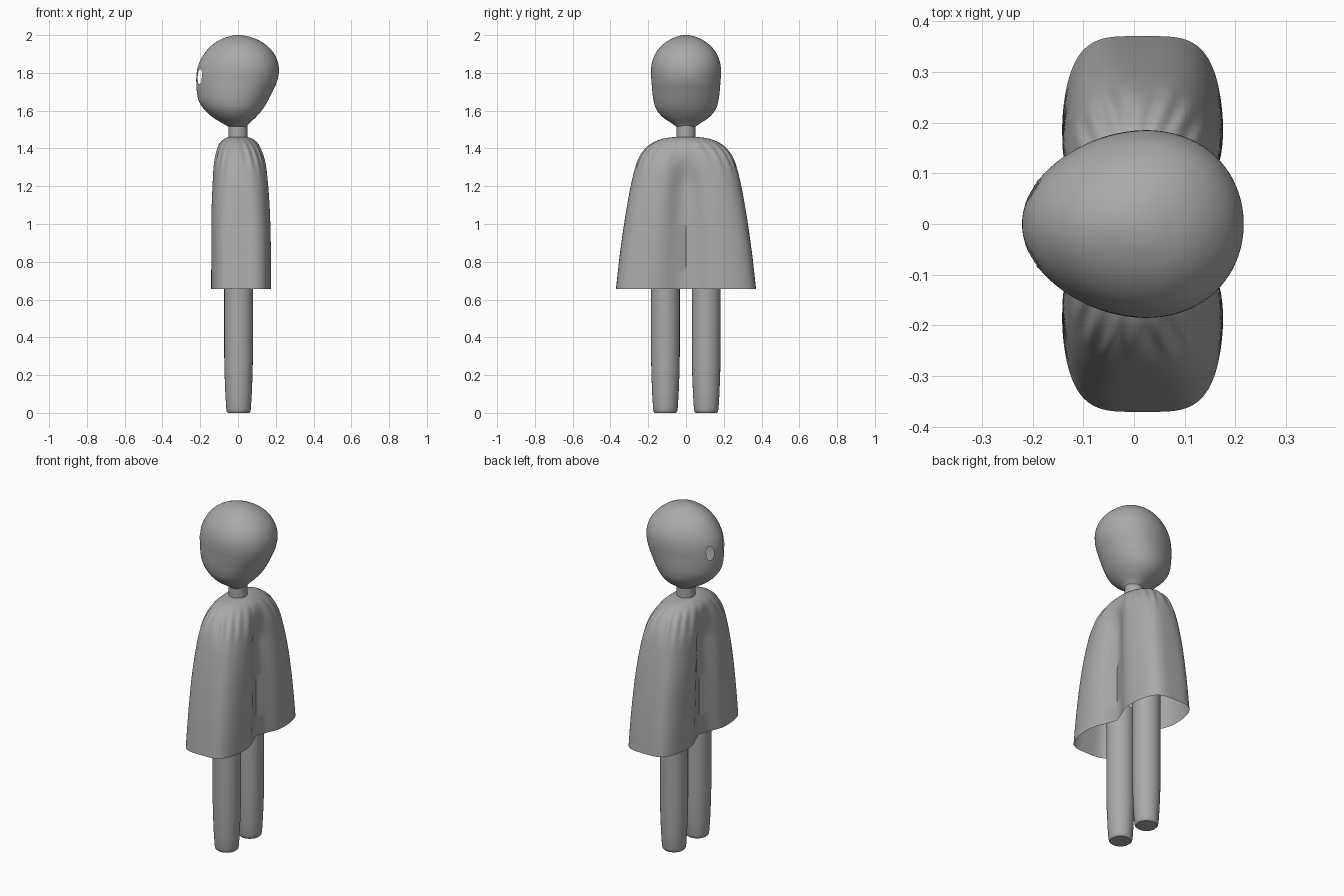
import bpy, bmesh, math

cube = bpy.data.objects.get("Cube")
if cube:
    bpy.data.objects.remove(cube)

grey = bpy.data.materials.new("plain grey")
grey.use_nodes = True
COLOUR = (0.4, 0.4, 0.4, 1)
grey.diffuse_color = COLOUR
grey.node_tree.nodes["Principled BSDF"].inputs["Base Color"].default_value = COLOUR


def smooth_profile(rows, steps):
    """Resample rows of numbers with a Catmull-Rom spline."""
    out = []
    for i in range(len(rows) - 1):
        a, b = rows[max(i - 1, 0)], rows[i]
        c, d = rows[i + 1], rows[min(i + 2, len(rows) - 1)]
        for s in range(steps):
            t = s / steps
            out.append([q + t / 2 * (r - p + t * (2 * p - 5 * q + 4 * r - w
                        + t * (3 * (q - r) + w - p)))
                        for p, q, r, w in zip(a, b, c, d)])
    return out + [list(rows[-1])]


def loft(name, rows, section, sides, cap_start=False, cap_end=False):
    """Skin rings together, each made by section(row, angle)."""
    bm = bmesh.new()
    rings = [[bm.verts.new(section(row, math.tau * k / sides)) for k in range(sides)]
             for row in rows]
    for low, high in zip(rings, rings[1:]):
        for k in range(sides):
            n = (k + 1) % sides
            bm.faces.new((low[k], low[n], high[n], high[k]))
    if cap_start:
        bm.faces.new(rings[0][::-1])
    if cap_end:
        bm.faces.new(rings[-1])
    return finish(name, bm)


def finish(name, bm):
    mesh = bpy.data.meshes.new(name)
    bm.to_mesh(mesh)
    bm.free()
    mesh.materials.append(grey)
    obj = bpy.data.objects.new(name, mesh)
    bpy.context.collection.objects.link(obj)
    bpy.ops.object.select_all(action="DESELECT")
    obj.select_set(True)
    bpy.context.view_layer.objects.active = obj
    bpy.ops.object.shade_smooth_by_angle(angle=math.radians(40))
    return obj


def power(v, e):
    return math.copysign(abs(v) ** e, v)


# Head: z, x on the face side, x on the back side, half width in y
def head_section(row, a):
    z, x0, x1, w = row
    egg = 1 + .12 * math.cos(a)
    return ((x0 + x1) / 2 + (x1 - x0) / 2 * math.cos(a), w * math.sin(a) * egg, z)


head_rows = [(1.515, -.05, .045, .05), (1.535, -.085, .062, .078), (1.565, -.134, .094, .122),
             (1.605, -.178, .129, .155), (1.65, -.207, .157, .17), (1.7, -.218, .182, .177),
             (1.75, -.221, .205, .181), (1.8, -.219, .216, .184), (1.85, -.207, .213, .18),
             (1.9, -.18, .192, .162), (1.94, -.146, .158, .132), (1.97, -.104, .116, .095),
             (1.99, -.058, .066, .054), (1.998, -.025, .029, .024), (2.0, -.003, .003, .003)]
head = loft("head", smooth_profile(head_rows, 5), head_section, 120, cap_end=True)

# Eye openings: drop the faces inside an oval, then round the rim
EYE_Y, EYE_Z, EYE_W, EYE_H = .063, 1.78, .022, .04
bm = bmesh.new()
bm.from_mesh(head.data)


def eye_offset(co):
    return (abs(co.y) - EYE_Y) / EYE_W, (co.z - EYE_Z) / EYE_H


gone = [f for f in bm.faces if f.calc_center_median().x < 0
        and math.hypot(*eye_offset(f.calc_center_median())) < 1]
bmesh.ops.delete(bm, geom=gone, context="FACES")
for v in bm.verts:
    if v.is_boundary and v.co.z > 1.6:
        u, h = eye_offset(v.co)
        r = math.hypot(u, h)
        v.co.y = math.copysign(EYE_Y + EYE_W * u / r, v.co.y)
        v.co.z = EYE_Z + EYE_H * h / r
bm.to_mesh(head.data)
bm.free()


# Cape: z, front x, back x, half width in y, squareness; open at the hem
def cape_section(row, a):
    z, x0, x1, w, n = row
    x = power(math.cos(a), 2 / n)
    y = w * power(math.sin(a), 2 / n)
    t = min(1, max(0, (1.46 - z) / .26))
    drape = t * t * (3 - 2 * t)
    x *= 1 - .37 * drape * math.exp(-(y / (.26 * w)) ** 2)
    gather = math.exp(-((z - 1.38) / .08) ** 2) * min(1, (1.46 - z) / .04)
    pleat = 1 + .018 * gather * math.cos(20 * a)
    return ((x0 + x1) / 2 + (x1 - x0) / 2 * x * pleat, y * pleat, z)


cape_rows = [(.655, -.146, .18, .371, 4), (.85, -.146, .179, .349, 3.8),
             (1.05, -.146, .175, .32, 3.5), (1.2, -.142, .167, .293, 3.1),
             (1.3, -.136, .156, .267, 2.8), (1.37, -.123, .137, .235, 2.5),
             (1.42, -.104, .111, .19, 2.2), (1.448, -.076, .081, .135, 2),
             (1.458, -.058, .058, .085, 2), (1.46, -.045, .045, .048, 2)]
loft("cape", smooth_profile(cape_rows, 6), cape_section, 160)


# Neck and legs: z, radius
def tube(name, rows, x=0, y=0):
    def ring(row, a):
        return (x + row[1] * math.cos(a), y + row[1] * math.sin(a), row[0])
    return loft(name, rows, ring, 48, True, True)


tube("neck", [(1.44, .05), (1.53, .05)])
for side, y in (("left", -.109), ("right", .107)):
    tube(side + "_leg", [(0, .056), (.006, .062), (.02, .065), (.1, .07), (.2, .074),
                         (.3, .076), (.8, .076)], .003, y)
